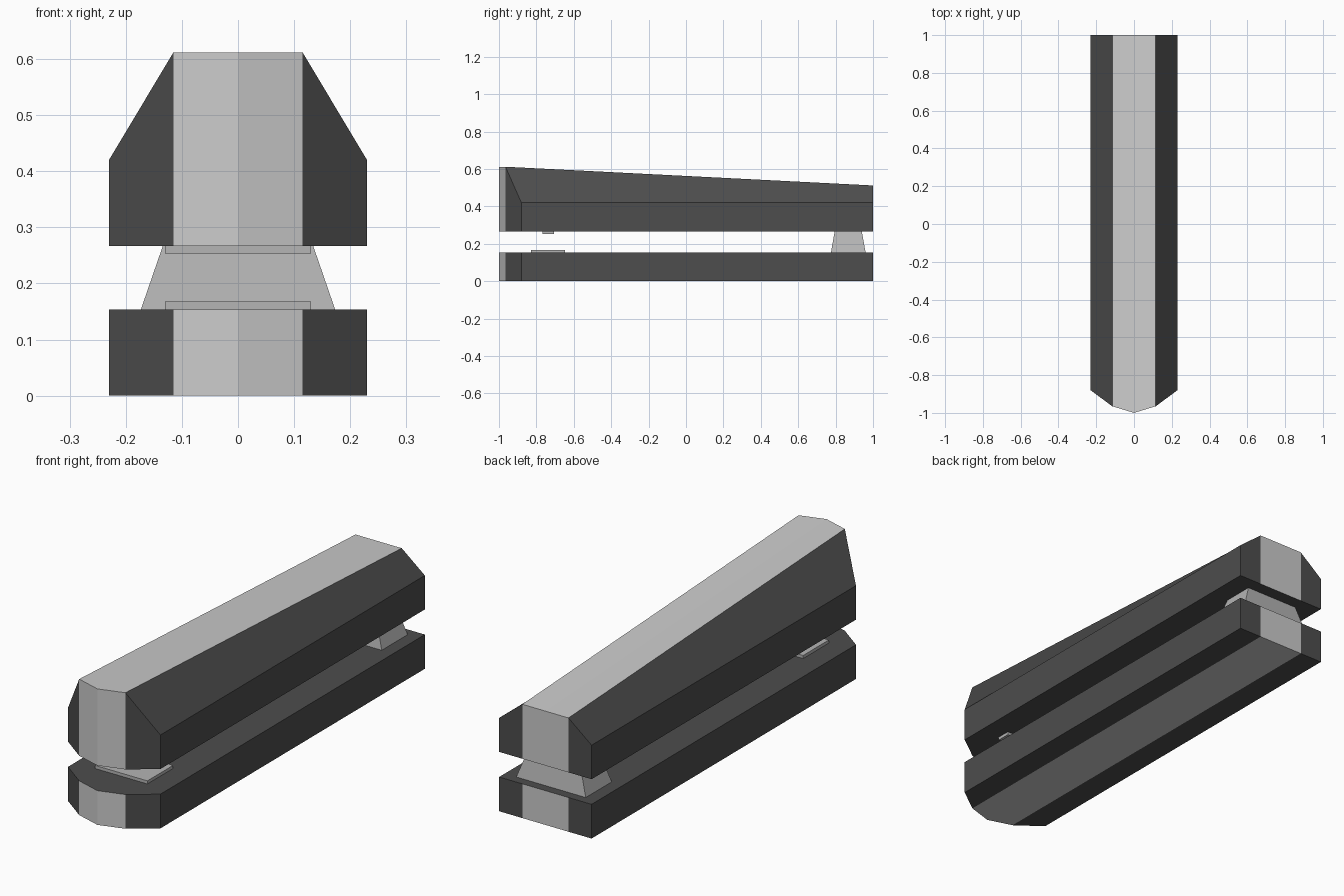
import bpy, bmesh

if "Cube" in bpy.data.objects:
    bpy.data.objects.remove(bpy.data.objects["Cube"])


def material(name, value):
    m = bpy.data.materials.new(name)
    m.diffuse_color = (value, value, value, 1)
    m.use_nodes = True
    m.node_tree.nodes["Principled BSDF"].inputs["Base Color"].default_value = m.diffuse_color
    return m


LIGHT = material("light_grey", 0.8)
DARK = material("dark_plastic", 0.075)
METAL = material("metal_grey", 0.46)


def add_object(name, bm, mats):
    bmesh.ops.recalc_face_normals(bm, faces=bm.faces[:])
    mesh = bpy.data.meshes.new(name)
    bm.to_mesh(mesh)
    bm.free()
    for m in mats:
        mesh.materials.append(m)
    obj = bpy.data.objects.new(name, mesh)
    bpy.context.collection.objects.link(obj)
    return obj


# Long bar lofted across x from upright slices (x, front y, front top, back top);
# light_sides lists which middle faces are light: 0 bottom, 1 back, 2 top, 3 front
def bar(name, z0, half, light_sides):
    slices = [(-x, *rest) for x, *rest in half[:0:-1]] + half
    bm = bmesh.new()
    rings = [[bm.verts.new(p) for p in
              ((x, yf, z0), (x, 1, z0), (x, 1, zb), (x, yf, zf))]
             for x, yf, zf, zb in slices]
    for i, (a, b) in enumerate(zip(rings, rings[1:])):
        middle = 0 < i < len(rings) - 2
        for k in range(4):
            n = (k + 1) % 4
            f = bm.faces.new((a[k], a[n], b[n], b[k]))
            f.material_index = 0 if middle and k in light_sides else 1
    for ring in (rings[0], rings[-1]):
        bm.faces.new(ring).material_index = 1
    return add_object(name, bm, [LIGHT, DARK])


# Box whose top can be smaller than its bottom: each end is (half x, y0, y1, z)
def block(name, bottom, top):
    bm = bmesh.new()
    lo, hi = [[bm.verts.new(p) for p in
               ((-x, y0, z), (x, y0, z), (x, y1, z), (-x, y1, z))]
              for x, y0, y1, z in (bottom, top)]
    bm.faces.new(lo)
    bm.faces.new(hi)
    for k in range(4):
        n = (k + 1) % 4
        bm.faces.new((lo[k], lo[n], hi[n], hi[k]))
    return add_object(name, bm, [METAL])


# Base and sloping upper arm, both with a faceted nose
bar("base", 0, [(0, -1, .154, .154), (.115, -.965, .154, .154),
                (.23, -.88, .154, .154)], (0, 1, 3))
bar("upper_arm", .267, [(0, -1, .612, .512), (.115, -.965, .612, .512),
                        (.23, -.88, .42, .42)], (1, 2, 3))

# Tapered hinge post at the back
block("hinge_post", (.173, .775, .96, .154), (.134, .795, .94, .267))

# Anvil plate on the base and staple outlet under the arm
block("anvil_plate", (.13, -.83, -.647, .154), (.13, -.83, -.647, .168))
block("staple_outlet", (.13, -.768, -.705, .253), (.13, -.768, -.705, .267))
